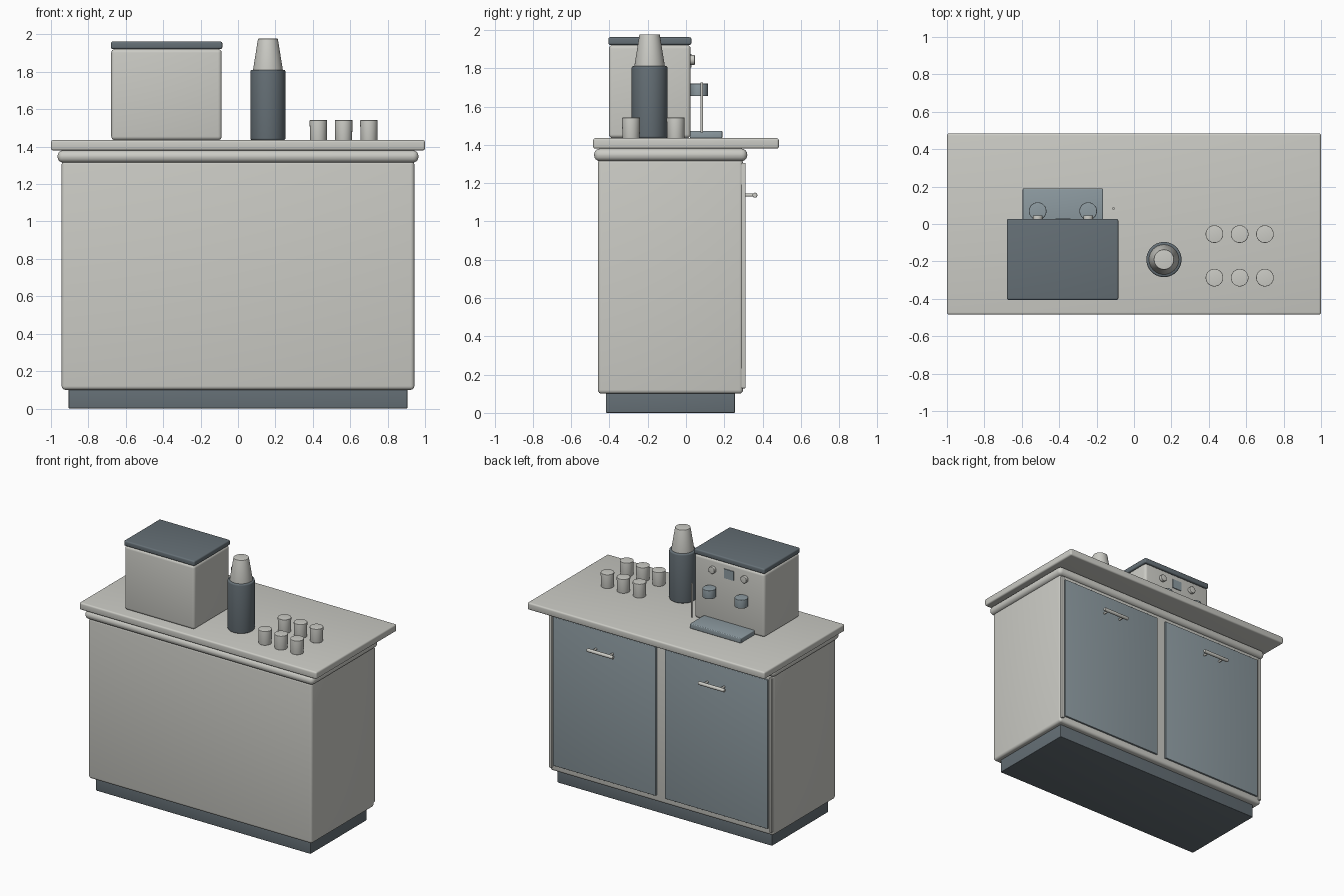
import bpy
from math import pi

cube = bpy.data.objects.get("Cube")
if cube:
    bpy.data.objects.remove(cube, do_unlink=True)


def material(name, rgb):
    m = bpy.data.materials.new(name)
    m.use_nodes = True
    m.diffuse_color = (*rgb, 1)
    m.node_tree.nodes["Principled BSDF"].inputs["Base Color"].default_value = (*rgb, 1)
    return m


PALE = material("pale grey", (0.60, 0.60, 0.56))
SLATE = material("slate blue grey", (0.27, 0.33, 0.36))
DARK = material("dark grey", (0.13, 0.16, 0.18))


def finish(name, mat, bevel):
    ob = bpy.context.object
    ob.name = name
    ob.data.materials.append(mat)
    bpy.ops.object.transform_apply(location=False, rotation=True, scale=True)
    if bevel:
        mod = ob.modifiers.new("Bevel", "BEVEL")
        mod.width = bevel
        mod.segments = 4
        mod.limit_method = "ANGLE"
        bpy.ops.object.modifier_apply(modifier=mod.name)
    bpy.ops.object.shade_smooth_by_angle(angle=pi / 6)
    return ob


def box(name, mat, x, y, z, bevel=0.0):
    """Box given by its (min, max) range on each axis."""
    spans = (x, y, z)
    bpy.ops.mesh.primitive_cube_add(size=1, location=[sum(s) / 2 for s in spans])
    bpy.context.object.scale = [s[1] - s[0] for s in spans]
    return finish(name, mat, bevel)


def tube(name, mat, centre, r, length, top_r=None, axis="z", bevel=0.0):
    """Cylinder or cone about its centre, along one axis."""
    turn = {"x": (0, pi / 2, 0), "y": (-pi / 2, 0, 0), "z": (0, 0, 0)}[axis]
    bpy.ops.mesh.primitive_cone_add(vertices=40, radius1=r, radius2=r if top_r is None else top_r,
                                    depth=length, location=centre, rotation=turn)
    return finish(name, mat, bevel)


# Cabinet: plinth, carcass, rounded moulding and worktop
box("plinth", DARK, (-0.905, 0.905), (-0.418, 0.256), (0, 0.11), 0.004)
box("cabinet_body", PALE, (-0.943, 0.943), (-0.46, 0.298), (0.1, 1.325), 0.02)
box("moulding", PALE, (-0.965, 0.965), (-0.48, 0.32), (1.315, 1.38), 0.03)
box("worktop", PALE, (-1, 1), (-0.485, 0.485), (1.38, 1.435), 0.012)

# Doors, edge strips and bar handles, on both halves of the back
for side, s in (("left", 1), ("right", -1)):
    box(side + "_door", SLATE, sorted((s * 0.038, s * 0.905)), (0.29, 0.311), (0.15, 1.285), 0.003)
    box(side + "_edge_strip", PALE, sorted((s * 0.915, s * 0.938)), (0.28, 0.312), (0.128, 1.305), 0.005)
    tube(side + "_handle_bar", PALE, (s * 0.47, 0.36, 1.137), 0.013, 0.22, axis="x", bevel=0.003)
    for d in (-0.07, 0.07):
        tube(side + "_handle_post", PALE, (s * 0.47 + d, 0.333, 1.137), 0.008, 0.054, axis="y")

# Coffee machine
box("machine_body", PALE, (-0.678, -0.087), (-0.403, 0.024), (1.435, 1.922), 0.02)
box("machine_lid", DARK, (-0.68, -0.084), (-0.406, 0.028), (1.922, 1.962), 0.01)
box("machine_display", SLATE, (-0.42, -0.34), (0.02, 0.03), (1.805, 1.875))
for x in (-0.515, -0.245):
    tube("machine_knob", PALE, (x, 0.033, 1.843), 0.026, 0.026, axis="y", bevel=0.004)
    tube("brew_head", SLATE, (x, 0.069, 1.687), 0.047, 0.066, bevel=0.003)
box("drip_tray", SLATE, (-0.595, -0.165), (0.02, 0.19), (1.435, 1.473), 0.006)
tube("steam_wand", PALE, (-0.11, 0.083, 1.595), 0.007, 0.26)

# Grinder with hopper
tube("grinder_body", DARK, (0.16, -0.19, 1.623), 0.094, 0.376, bevel=0.01)
tube("grinder_hopper", PALE, (0.16, -0.19, 1.893), 0.08, 0.168, top_r=0.053, bevel=0.002)

# Two rows of cups
for x in (0.43, 0.565, 0.70):
    for y in (-0.054, -0.287):
        tube("cup", PALE, (x, y, 1.488), 0.045, 0.107, top_r=0.047, bevel=0.002)
